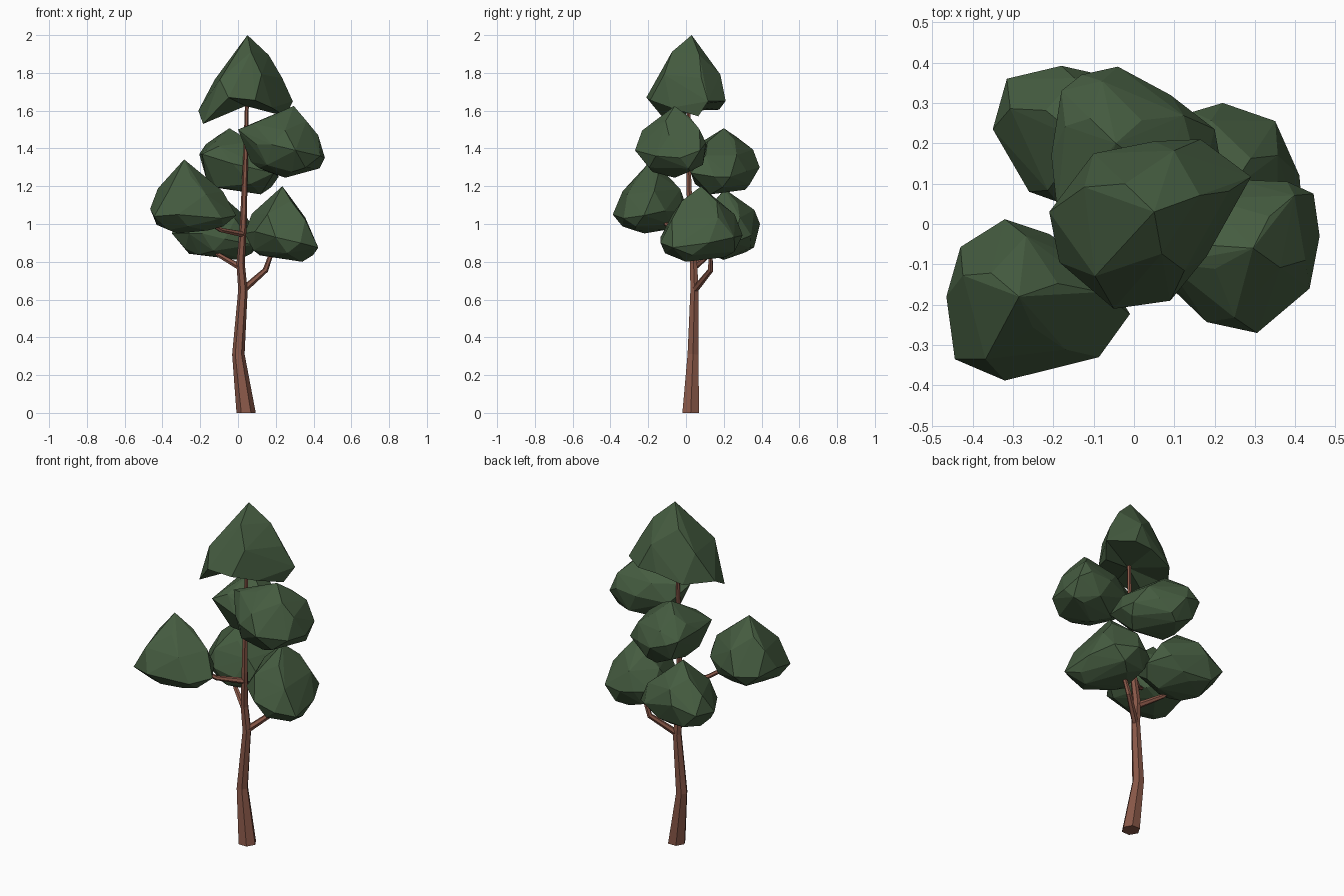
import bpy, bmesh, math, random
from mathutils import Vector, Matrix

random.seed(4)


def material(name, colour):
    m = bpy.data.materials.new(name)
    m.diffuse_color = (*colour, 1)
    return m


LEAF = material("leaf green", (0.060, 0.108, 0.052))
BARK = material("bark brown", (0.250, 0.097, 0.065))


def finish(name, bm, mat):
    bmesh.ops.recalc_face_normals(bm, faces=bm.faces[:])
    mesh = bpy.data.meshes.new(name)
    bm.to_mesh(mesh)
    bm.free()
    mesh.materials.append(mat)
    ob = bpy.data.objects.new(name, mesh)
    bpy.context.collection.objects.link(ob)
    return ob


def limb(name, path, sides=6):
    """Tapered faceted tube through (x, y, z, radius) points."""
    bm = bmesh.new()
    pts = [Vector(p[:3]) for p in path]
    turn = Matrix.Rotation(math.pi / sides, 3, 'Z')
    rings = []
    for i, p in enumerate(pts):
        along = pts[min(i + 1, len(pts) - 1)] - pts[max(i - 1, 0)]
        if i == 0 and p.z == 0:
            along = Vector((0, 0, 1))
        rot = Vector((0, 0, 1)).rotation_difference(along)
        res = bmesh.ops.create_circle(bm, segments=sides, radius=path[i][3])
        for v in res["verts"]:
            v.co = p + rot @ (turn @ v.co)
        rings.append(res["verts"])
    for a, b in zip(rings, rings[1:]):
        for i in range(sides):
            j = (i + 1) % sides
            bm.faces.new((a[i], a[j], b[j], b[i]))
    bm.faces.new(rings[0])
    bm.faces.new(rings[-1])
    return finish(name, bm, BARK)


def clump(name, apex, low, rim, hollow=False):
    """Pointed faceted leaf clump: rim outline, peaked crown, round or hollow underside."""
    apex, low = Vector(apex), Vector(low)
    rim = [Vector(p) for p in rim]
    n = len(rim)
    centre = sum(rim, Vector()) / n
    mids = [(rim[i] + rim[(i + 1) % n]) / 2 for i in range(n)]
    pts = [apex] + rim

    def ring(source, scale, height, pivot, end_z):
        for p in source:
            s = scale * random.uniform(0.97, 1.03)
            q = pivot.lerp(p, s)
            q.z = p.z + (end_z - p.z) * height * random.uniform(0.96, 1.04)
            pts.append(q)

    ring(mids[::2], 0.86, 0.42, apex, apex.z)     # shoulder
    ring(rim[1::3], 0.48, 0.72, apex, apex.z)     # crown
    if not hollow:
        ring(mids[1::2], 0.87, 0.60, centre, low.z)  # underside
        ring(rim[::3], 0.58, 0.80, centre, low.z)    # base
        pts.append(low)

    bm = bmesh.new()
    verts = [bm.verts.new(p) for p in pts]
    bmesh.ops.convex_hull(bm, input=verts)
    if hollow:
        # swap the flat underside for a fan rising to the low point
        lip = set(verts[1:n + 1])
        bm.normal_update()
        under = [f for f in bm.faces if f.normal.z < -0.3 and set(f.verts) <= lip]
        bmesh.ops.delete(bm, geom=under, context='FACES')
        hub = bm.verts.new(low)
        for e in [e for e in bm.edges if e.is_boundary]:
            bm.faces.new((*e.verts, hub))
    bmesh.ops.delete(bm, geom=[v for v in bm.verts if not v.link_faces], context='VERTS')
    return finish(name, bm, LEAF)


# Trunk and branches
limb("trunk", [(0.043, 0.025, 0, 0.051), (0.002, 0.037, 0.31, 0.033),
               (0.026, 0.045, 0.65, 0.025), (0.014, 0.04, 0.79, 0.022),
               (0.028, 0.022, 1.0, 0.018), (0.04, 0.012, 1.35, 0.013),
               (0.05, 0.015, 1.75, 0.009)])
limb("right_branch", [(0.026, 0.045, 0.65, 0.019), (0.145, 0.13, 0.755, 0.015),
                      (0.19, 0.13, 0.88, 0.011)])
limb("back_left_branch", [(0.014, 0.04, 0.77, 0.018), (-0.10, 0.12, 0.835, 0.013),
                          (-0.15, 0.18, 0.89, 0.010)])
limb("left_branch", [(0.026, 0.025, 0.945, 0.017), (-0.09, -0.07, 0.968, 0.013),
                     (-0.2, -0.15, 1.04, 0.010)])

# Leaf clumps, highest first
clump("top_leaves", (0.05, 0.03, 2.0), (0.04, 0.0, 1.625),
      [(-0.21, 0.03, 1.60), (-0.10, 0.175, 1.605), (0.05, 0.205, 1.645),
       (0.165, 0.21, 1.65), (0.29, 0.117, 1.65), (0.25, 0.065, 1.57),
       (0.18, -0.08, 1.615), (0.09, -0.19, 1.655), (-0.05, -0.21, 1.67),
       (-0.185, -0.095, 1.53)], hollow=True)
clump("upper_right_leaves", (0.295, -0.06, 1.625), (0.25, -0.06, 1.245),
      [(0.0, -0.04, 1.50), (0.10, -0.166, 1.42), (0.18, -0.243, 1.42),
       (0.305, -0.27, 1.39), (0.435, -0.16, 1.36), (0.46, -0.03, 1.35),
       (0.445, 0.075, 1.39), (0.38, 0.105, 1.43), (0.25, 0.11, 1.42),
       (0.08, 0.05, 1.40)])
clump("upper_back_leaves", (-0.045, 0.2, 1.507), (0.12, 0.13, 1.157),
      [(-0.205, 0.17, 1.37), (-0.18, 0.33, 1.35), (-0.13, 0.37, 1.33),
       (-0.04, 0.39, 1.30), (0.09, 0.32, 1.28), (0.20, 0.235, 1.25),
       (0.215, 0.15, 1.25), (0.19, 0.025, 1.27), (-0.03, 0.015, 1.32),
       (-0.19, 0.03, 1.37)])
clump("left_leaves", (-0.285, -0.18, 1.342), (-0.32, -0.22, 0.95),
      [(-0.465, -0.18, 1.08), (-0.43, -0.057, 1.06), (-0.32, 0.012, 1.06),
       (-0.21, -0.025, 1.07), (-0.08, -0.11, 1.07), (-0.01, -0.223, 1.045),
       (-0.087, -0.33, 1.03), (-0.215, -0.335, 1.03), (-0.32, -0.388, 1.05),
       (-0.444, -0.335, 1.04)])
clump("right_leaves", (0.235, 0.08, 1.2), (0.34, 0.0, 0.80),
      [(0.035, 0.08, 0.95), (0.07, 0.22, 0.95), (0.146, 0.278, 0.95),
       (0.22, 0.30, 0.94), (0.35, 0.255, 0.93), (0.41, 0.12, 0.90),
       (0.425, -0.07, 0.875), (0.33, -0.135, 0.90), (0.20, -0.135, 0.93),
       (0.09, -0.05, 0.96)])
clump("back_left_leaves", (-0.125, 0.205, 1.185), (0.0, 0.2, 0.81),
      [(-0.35, 0.235, 0.95), (-0.315, 0.36, 0.96), (-0.18, 0.392, 1.0),
       (-0.12, 0.375, 0.99), (0.03, 0.345, 0.94), (0.12, 0.25, 0.90),
       (0.08, 0.13, 0.89), (-0.07, 0.07, 0.92), (-0.19, 0.055, 0.95),
       (-0.26, 0.08, 0.95)])
